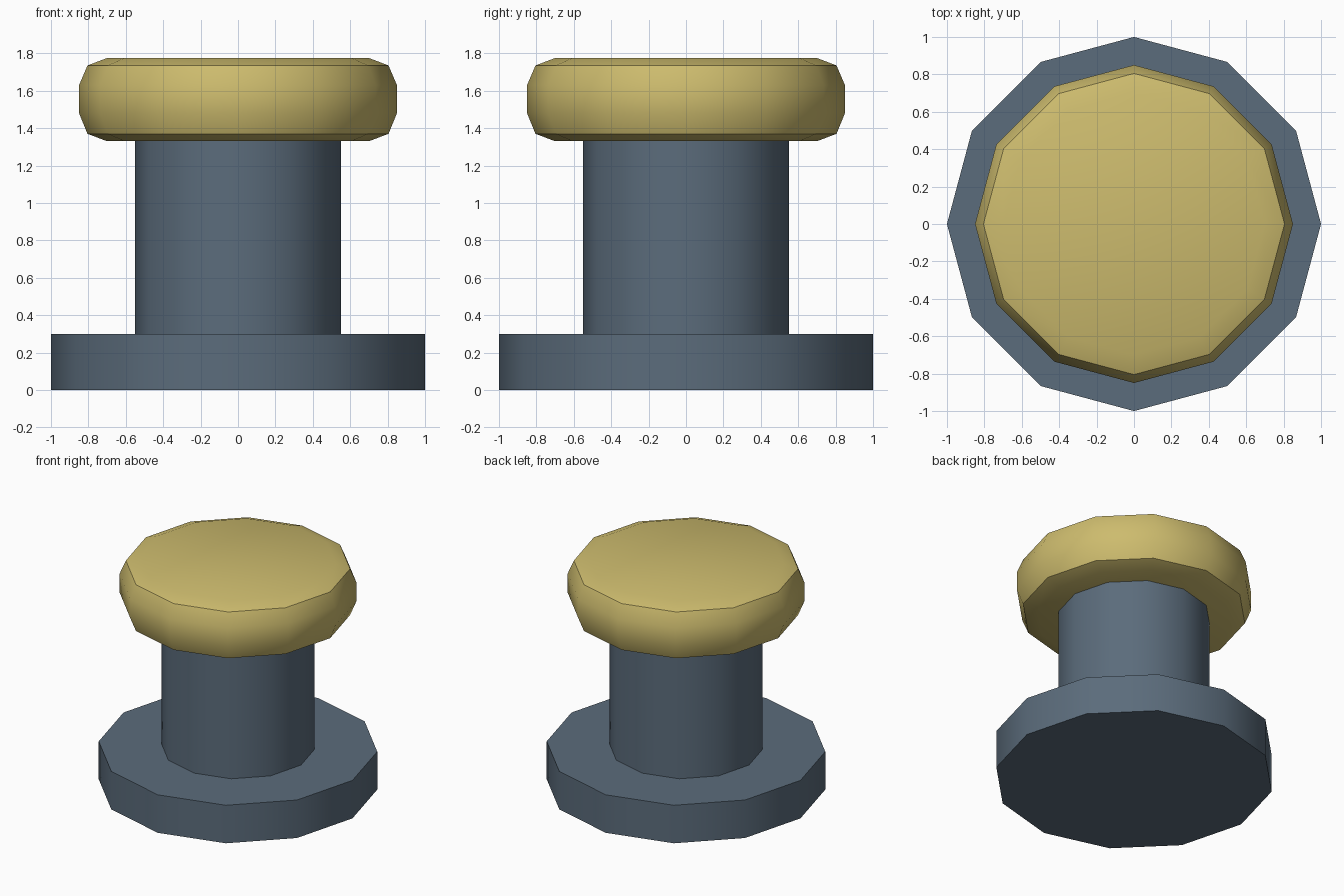
import bpy, bmesh, math

if "Cube" in bpy.data.objects:
    bpy.data.objects.remove(bpy.data.objects["Cube"])

SIDES = 12


def material(name, rgb):
    m = bpy.data.materials.new(name)
    m.diffuse_color = (*rgb, 1)
    m.use_nodes = True
    m.node_tree.nodes["Principled BSDF"].inputs["Base Color"].default_value = m.diffuse_color
    return m


def lathe(name, profile, mat):
    """Turn a (radius, height) profile into a closed twelve-sided solid."""
    bm = bmesh.new()
    rings = []
    for r, z in profile:
        rings.append([bm.verts.new((r * math.cos(i * math.tau / SIDES),
                                    r * math.sin(i * math.tau / SIDES), z))
                      for i in range(SIDES)])
    for low, high in zip(rings, rings[1:]):
        for i in range(SIDES):
            j = (i + 1) % SIDES
            bm.faces.new((low[i], low[j], high[j], high[i]))
    bm.faces.new(rings[0][::-1])
    bm.faces.new(rings[-1])
    mesh = bpy.data.meshes.new(name)
    bm.to_mesh(mesh)
    bm.free()
    mesh.materials.append(mat)
    obj = bpy.data.objects.new(name, mesh)
    bpy.context.collection.objects.link(obj)
    bpy.ops.object.select_all(action='DESELECT')
    obj.select_set(True)
    bpy.context.view_layer.objects.active = obj
    bpy.ops.object.shade_smooth_by_angle(angle=math.radians(35))
    return obj


slate = material("slate blue", (0.105, 0.150, 0.200))
gold = material("pale gold", (0.610, 0.500, 0.155))

# Wide foot disc, narrower column and rounded cap
lathe("base", [(1.0, 0), (1.0, 0.30)], slate)
lathe("column", [(0.55, 0.30), (0.55, 1.33)], slate)
lathe("cap", [(0.70, 1.33), (0.805, 1.37), (0.85, 1.48),
              (0.85, 1.63), (0.805, 1.735), (0.70, 1.775)], gold)
